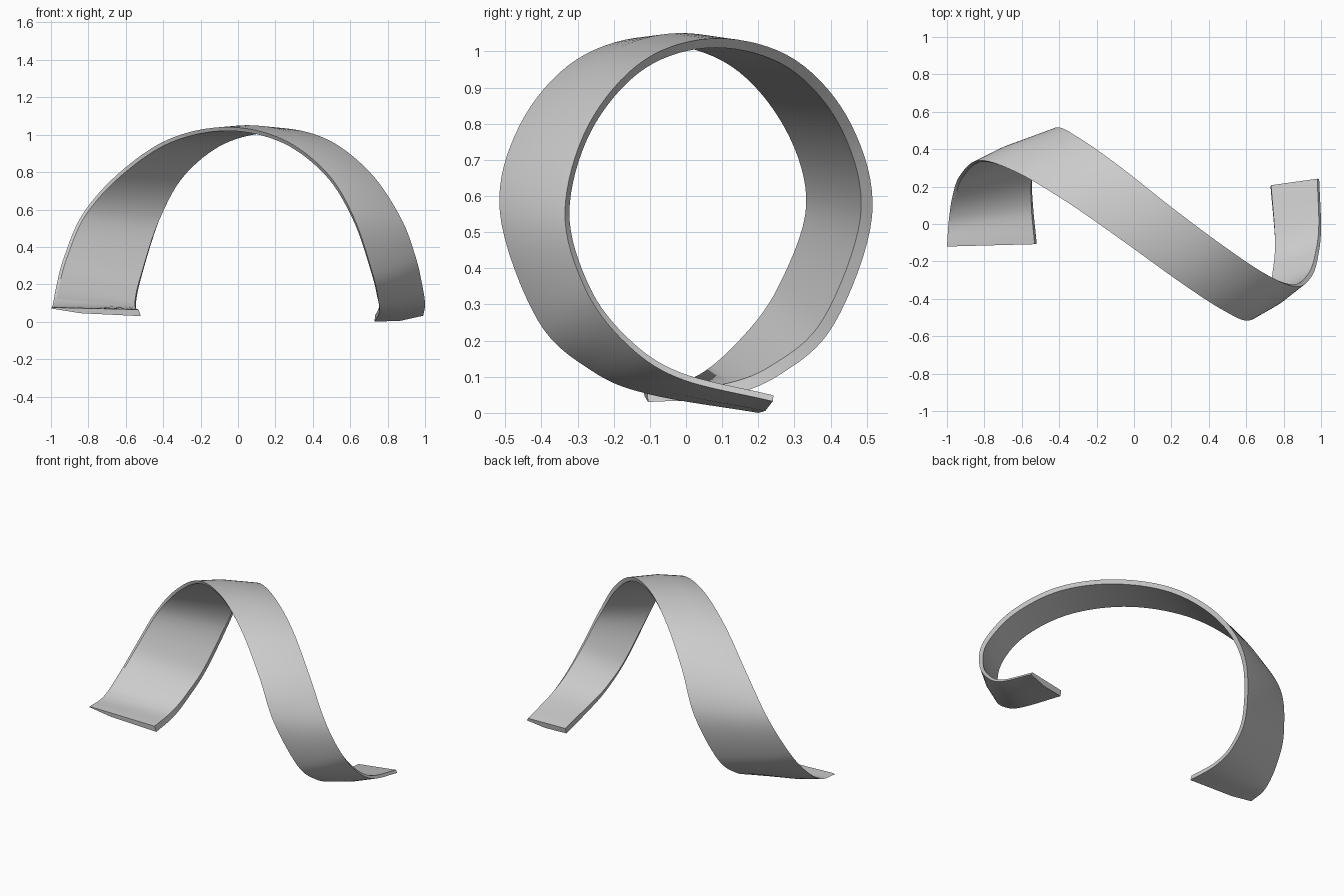
import bpy, bmesh
from mathutils import Vector

if "Cube" in bpy.data.objects:
    bpy.data.objects.remove(bpy.data.objects["Cube"])

# Stations along the ribbon: left-hand edge point, right-hand edge point
STATIONS = [
    ((-1.00, -.12, .075), (-.52, -.105, .034)),
    ((-.99, .02, .095), (-.54, .10, .048)),
    ((-.97, .15, .20), (-.545, .26, .11)),
    ((-.93, .26, .35), (-.515, .41, .25)),
    ((-.83, .34, .58), (-.42, .515, .55)),
    ((-.635, .28, .80), (-.29, .458, .80)),
    ((-.37, .125, .98), (-.07, .303, .98)),
    ((-.06, -.09, 1.045), (.20, .09, 1.04)),
    ((.238, -.305, .98), (.475, -.115, .98)),
    ((.475, -.46, .80), (.708, -.27, .80)),
    ((.62, -.515, .56), (.87, -.335, .56)),
    ((.72, -.41, .26), (.95, -.28, .35)),
    ((.75, -.26, .12), (.985, -.17, .20)),
    ((.755, -.10, .055), (1.0, -.02, .10)),
    ((.73, .20, .004), (.99, .24, .036)),
]
STEPS = 8


def smooth_path(points):
    """Catmull-Rom curve through the points."""
    p = [Vector(q) for q in points]
    p = [2 * p[0] - p[1]] + p + [2 * p[-1] - p[-2]]
    out = []
    for i in range(1, len(p) - 2):
        a, b, c, d = p[i - 1:i + 3]
        for k in range(STEPS):
            t = k / STEPS
            out.append(0.5 * (2 * b + (c - a) * t + (2 * a - 5 * b + 4 * c - d) * t ** 2
                              + (3 * b - a - 3 * c + d) * t ** 3))
    return out + [p[-2]]


left = smooth_path([s[0] for s in STATIONS])
right = smooth_path([s[1] for s in STATIONS])
mid = [(a + b) / 2 for a, b in zip(left, right)]
n = len(mid)

# Spiral ribbon: five-sided section swept between the two edges
bm = bmesh.new()
rings = []
for i in range(n):
    u = i / (n - 1)
    a, b = left[i], right[i]
    tangent = mid[min(i + 1, n - 1)] - mid[max(i - 1, 0)]
    out = tangent.cross(b - a).normalized()
    ta = .006 + .028 * u          # thickness at the left edge
    tb = .034 - .016 * u          # thickness at the right edge
    ridge = a.lerp(b, .33 + .2 * u) + out * .012
    section = [a, ridge, b, b.lerp(a, .03) - out * tb, a.lerp(b, .03) - out * ta]
    rings.append([bm.verts.new(v) for v in section])
for r, s in zip(rings, rings[1:]):
    for k in range(5):
        m = (k + 1) % 5
        bm.faces.new((r[k], r[m], s[m], s[k]))
bm.faces.new(rings[0])
bm.faces.new(rings[-1])
bmesh.ops.recalc_face_normals(bm, faces=bm.faces)

# Rest the ribbon on the ground
low = min(v.co.z for v in bm.verts)
bmesh.ops.translate(bm, verts=bm.verts, vec=(0, 0, -low))

mesh = bpy.data.meshes.new("spiral_ribbon")
bm.to_mesh(mesh)
bm.free()
ribbon = bpy.data.objects.new("spiral_ribbon", mesh)
bpy.context.collection.objects.link(ribbon)
bpy.context.view_layer.objects.active = ribbon
ribbon.select_set(True)
bpy.ops.object.shade_smooth_by_angle(angle=0.5)
